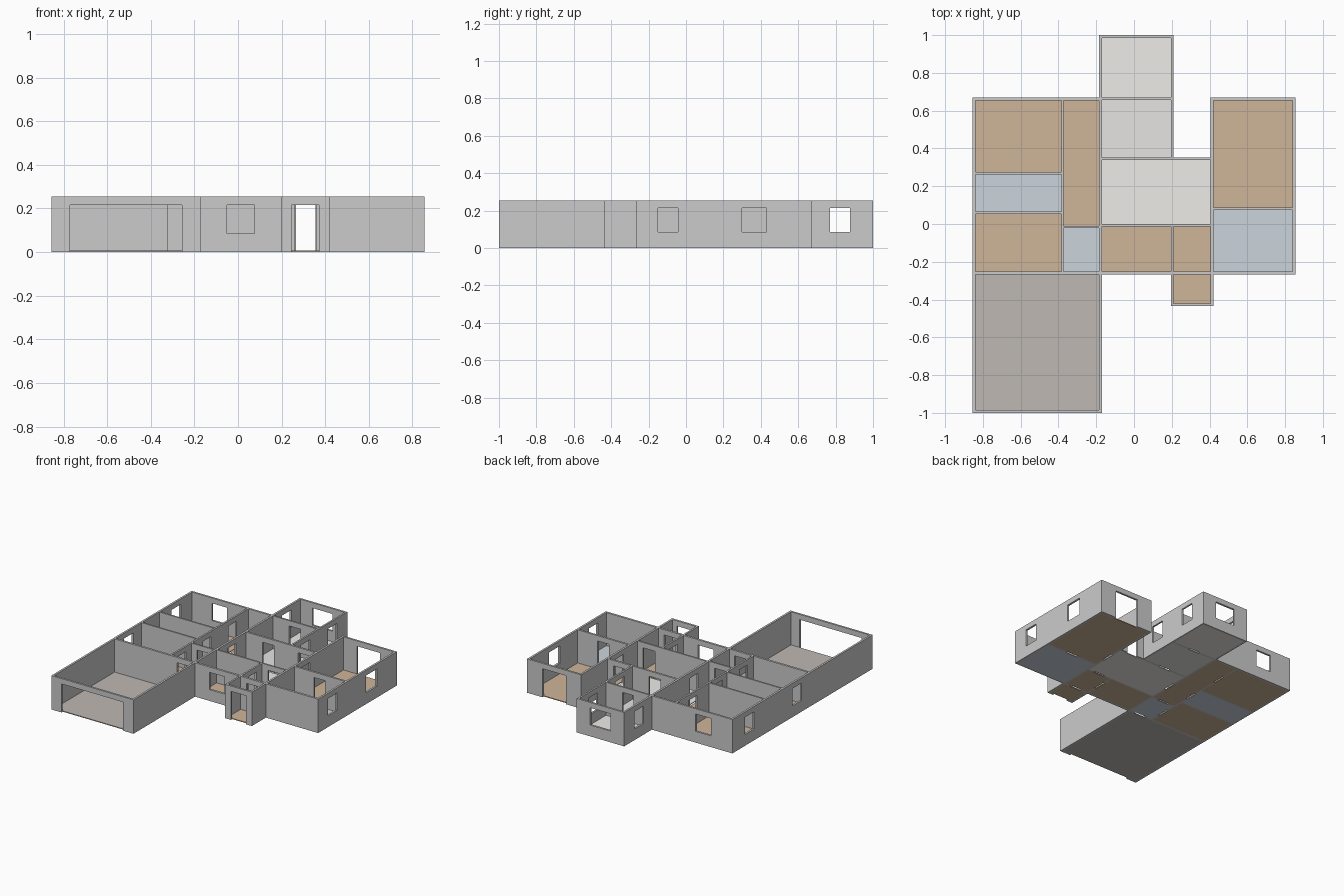
import bpy

if "Cube" in bpy.data.objects:
    bpy.data.objects.remove(bpy.data.objects["Cube"])

H, HEAD, SILL = 0.255, 0.215, 0.085
FLOOR = 0.006


def mesh_object(name, boxes):
    """One object made of axis-aligned boxes (x0, x1, y0, y1, z0, z1)."""
    verts, faces = [], []
    for x0, x1, y0, y1, z0, z1 in boxes:
        n = len(verts)
        verts += [(x, y, z) for z in (z0, z1) for x, y in ((x0, y0), (x1, y0), (x1, y1), (x0, y1))]
        faces += [[n + i for i in f] for f in
                  ((3, 2, 1, 0), (4, 5, 6, 7), (0, 1, 5, 4), (1, 2, 6, 5), (2, 3, 7, 6), (3, 0, 4, 7))]
    me = bpy.data.meshes.new(name)
    me.from_pydata(verts, [], faces)
    ob = bpy.data.objects.new(name, me)
    bpy.context.collection.objects.link(ob)
    return ob


def wall(name, axis, c0, c1, a, b, *openings):
    """Wall along an axis from a to b, c0..c1 thick; openings are (start, end, sill height)."""
    parts, pos = [], a
    for s, e, sill in sorted(openings):
        parts += [(pos, s, 0, H), (s, e, HEAD, H)]
        if sill:
            parts.append((s, e, 0, sill))
        pos = e
    parts.append((pos, b, 0, H))
    if axis == 'x':
        boxes = [(p, q, c0, c1, z0, z1) for p, q, z0, z1 in parts]
    else:
        boxes = [(c0, c1, p, q, z0, z1) for p, q, z0, z1 in parts]
    mesh_object(name, boxes)


def door(centre, width=0.095):
    return (centre - width / 2, centre + width / 2, 0)


def window(centre, width=0.108):
    return (centre - width / 2, centre + width / 2, SILL)


# Walls running front to back
wall("west_wall", 'y', -0.855, -0.84, -1, 0.67, window(0.465), window(-0.1))
wall("hall_west_wall", 'y', -0.385, -0.372, -0.252, 0.655, door(0.465), door(0.163), door(-0.135))
wall("central_wall", 'y', -0.185, -0.17, -1, 1, window(0.823), door(0.17))
wall("north_wing_east_wall", 'y', 0.197, 0.21, 0.338, 1, window(0.505), window(0.823))
wall("entry_west_wall", 'y', 0.197, 0.21, -0.435, 0, door(-0.13))
wall("east_wing_inner_wall", 'y', 0.405, 0.42, -0.435, 0.67, door(0.21))
wall("east_wall", 'y', 0.84, 0.855, -0.268, 0.67, window(-0.097), window(0.365, 0.13))

# Walls running left to right: garage, porch and front
wall("garage_front_wall", 'x', -1, -0.985, -0.84, -0.185, (-0.77, -0.257, 0))
wall("garage_back_wall", 'x', -0.268, -0.252, -0.84, -0.185, door(-0.273))
wall("study_front_wall", 'x', -0.268, -0.252, -0.17, 0.197, window(0.013, 0.127))
wall("entry_front_wall", 'x', -0.268, -0.252, 0.21, 0.405, door(0.31, 0.1))
wall("east_bath_front_wall", 'x', -0.268, -0.252, 0.42, 0.84)
wall("porch_front_wall", 'x', -0.435, -0.42, 0.21, 0.405, door(0.308, 0.125))

# Interior partitions
wall("utility_wall", 'x', -0.022, -0.01, -0.372, -0.185, door(-0.278))
wall("study_back_wall", 'x', -0.012, 0, -0.17, 0.197)
wall("entry_back_wall", 'x', -0.012, 0, 0.21, 0.405, door(0.31, 0.1))
wall("bath_front_wall", 'x', 0.053, 0.065, -0.84, -0.385)
wall("bath_back_wall", 'x', 0.263, 0.275, -0.84, -0.385)
wall("east_bath_wall", 'x', 0.073, 0.088, 0.42, 0.84, door(0.628))
wall("dining_wall", 'x', 0.338, 0.353, -0.17, 0.197, door(0.014))
wall("sunroom_wall", 'x', 0.657, 0.67, -0.17, 0.197, door(0.014))

# Back outer walls
wall("kitchen_back_wall", 'x', 0.338, 0.353, 0.21, 0.405, door(0.31, 0.09))
wall("west_wing_back_wall", 'x', 0.655, 0.67, -0.84, -0.185, window(-0.612, 0.127))
wall("north_wing_back_wall", 'x', 0.985, 1, -0.17, 0.197, window(0.014, 0.167))
wall("east_wing_back_wall", 'x', 0.655, 0.67, 0.42, 0.84, door(0.628, 0.195))

# Room floors
COLOURS = {
    "wood": (0.62, 0.46, 0.32, 1),
    "blue_tile": (0.60, 0.66, 0.72, 1),
    "pale_tile": (0.85, 0.84, 0.81, 1),
    "dining_tile": (0.79, 0.78, 0.76, 1),
    "concrete": (0.52, 0.48, 0.45, 1),
}
MATS = {}
for key, colour in COLOURS.items():
    MATS[key] = bpy.data.materials.new(key)
    MATS[key].diffuse_color = colour

ROOMS = [
    ("west_bedroom_floor", "wood", -0.84, -0.385, 0.275, 0.655),
    ("bath_floor", "blue_tile", -0.84, -0.385, 0.065, 0.263),
    ("small_bedroom_floor", "wood", -0.84, -0.385, -0.252, 0.053),
    ("hall_floor", "wood", -0.372, -0.185, -0.01, 0.655),
    ("utility_floor", "blue_tile", -0.372, -0.185, -0.252, -0.022),
    ("garage_floor", "concrete", -0.84, -0.185, -0.985, -0.268),
    ("sunroom_floor", "pale_tile", -0.17, 0.197, 0.67, 0.985),
    ("dining_floor", "dining_tile", -0.17, 0.197, 0.353, 0.657),
    ("kitchen_floor", "pale_tile", -0.17, 0.405, 0, 0.338),
    ("study_floor", "wood", -0.17, 0.197, -0.252, -0.012),
    ("entry_floor", "wood", 0.21, 0.405, -0.252, -0.012),
    ("porch_floor", "wood", 0.21, 0.405, -0.42, -0.268),
    ("east_bedroom_floor", "wood", 0.42, 0.84, 0.088, 0.655),
    ("east_bath_floor", "blue_tile", 0.42, 0.84, -0.252, 0.073),
]
for name, mat, x0, x1, y0, y1 in ROOMS:
    floor = mesh_object(name, [(x0, x1, y0, y1, 0, FLOOR)])
    floor.data.materials.append(MATS[mat])

for m in bpy.data.materials:
    if m.users and not m.is_grease_pencil:
        m.use_nodes = True
        m.node_tree.nodes["Principled BSDF"].inputs["Base Color"].default_value = m.diffuse_color
